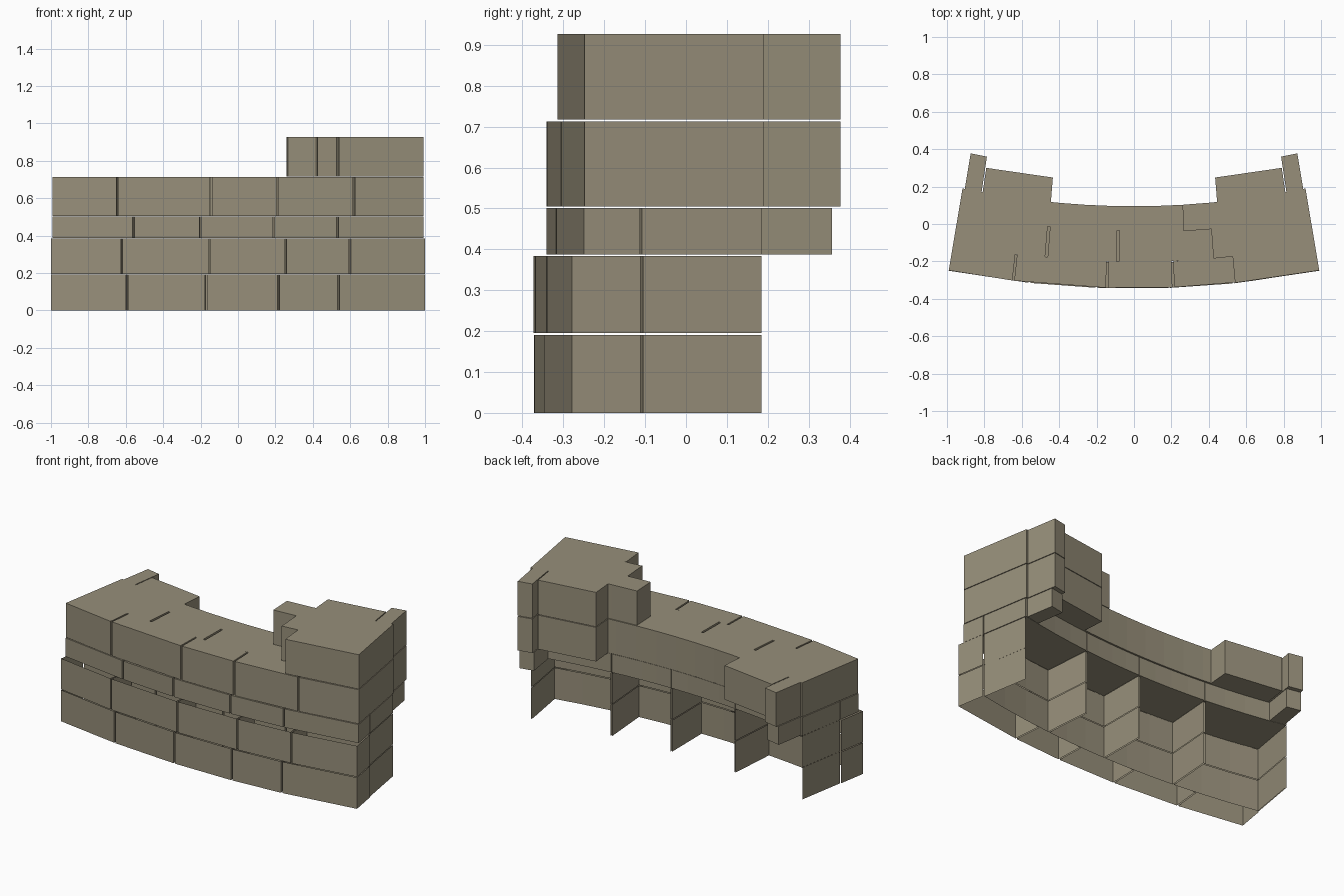
import bpy, bmesh

cube = bpy.data.objects.get("Cube")
if cube:
    bpy.data.objects.remove(cube, do_unlink=True)

stone = bpy.data.materials.new("weathered_stone")
stone.use_nodes = True
COLOUR = (0.31, 0.275, 0.195, 1)
stone.diffuse_color = COLOUR
stone.node_tree.nodes["Principled BSDF"].inputs["Base Color"].default_value = COLOUR
stone.node_tree.nodes["Principled BSDF"].inputs["Roughness"].default_value = 0.9

GAP = 0.005


def bend(u, v, z):
    """Bends a straight wall into a shallow arc; u runs along it, v through it."""
    return (u * (1 - 0.17 * (v + 0.34)), v + 0.097 * u * u, z)


def block(bm, u0, u1, v0, v1, z0, z1, segs=1, shell=False):
    """One stone. A shell has only its front and its two ends."""
    us = [u0 + (u1 - u0) * i / segs for i in range(segs + 1)]
    plan = [(u, v0) for u in us] + [(u, v1) for u in reversed(us)]
    low = [bm.verts.new(bend(u, v, z0)) for u, v in plan]
    high = [bm.verts.new(bend(u, v, z1)) for u, v in plan]
    n = len(plan)
    for i in range(n):
        if shell and segs < i < n - 1:
            continue
        if shell and i == segs + 1 and segs == 0:
            continue
        j = (i + 1) % n
        bm.faces.new((low[i], low[j], high[j], high[i]))
    if not shell:
        bm.faces.new(high)
        bm.faces.new(list(reversed(low)))


def row(bm, joints, v0, v1, z0, z1, segs=1, shell=False, gap=GAP):
    """A run of stones between joints, with open gaps at the inner joints."""
    last = len(joints) - 2
    for i in range(last + 1):
        a = joints[i] + (gap if i > 0 else 0)
        b = joints[i + 1] - (gap if i < last else 0)
        block(bm, a, b, v0, v1, z0, z1, segs, shell)


def finish(name, bm):
    mesh = bpy.data.meshes.new(name)
    bm.verts.ensure_lookup_table()
    loose = [v for v in bm.verts if not v.link_faces]
    bmesh.ops.delete(bm, geom=loose, context='VERTS')
    bm.to_mesh(mesh)
    bm.free()
    mesh.materials.append(stone)
    obj = bpy.data.objects.new(name, mesh)
    bpy.context.scene.collection.objects.link(obj)


# Two lower courses: hollow facing stones
END = 0.994
lower = {
    "bottom_course": (0, 0.191, (-END, -0.59, -0.17, 0.215, 0.535, END)),
    "second_course": (0.195, 0.384, (-END, -0.618, -0.15, 0.252, 0.595, END)),
}
for name, (z0, z1, joints) in lower.items():
    bm = bmesh.new()
    row(bm, joints, -0.375, -0.207, z0, z1, shell=True)
    row(bm, (-0.99, -0.44, 0.04, 0.46, 0.99), -0.2, 0.09, z0, z1, 3, True)
    # inner skins of the end stones
    for s in (-1, 1):
        u = s * 0.985
        pts = [(-0.2, z0), (0.085, z0), (0.085, z1), (-0.2, z1)]
        if s > 0:
            pts.reverse()
        bm.faces.new([bm.verts.new(bend(u, v, z)) for v, z in pts])
    finish(name, bm)


def end_return(bm, side, z0, z1, depth):
    """The narrow stone that turns back at an end of the wall."""
    a, b = sorted((side * 0.88, side * 0.977))
    block(bm, a, b, 0.092, depth, z0, z1)


def pier(bm, side, z0, z1):
    """The wide stone behind an end of the wall."""
    a, b = sorted((side * 0.48, side * 0.874))
    block(bm, a, b, 0.08, 0.226, z0, z1)


# Thin middle course
bm = bmesh.new()
z0, z1 = 0.388, 0.501
row(bm, (-0.99, -0.558, -0.2, 0.188, 0.532, 0.99), -0.345, -0.207, z0, z1)
row(bm, (-0.99, -0.44, 0.04, 0.46, 0.99), -0.203, 0.09, z0, z1, 4, gap=0.002)
for side in (-1, 1):
    end_return(bm, side, z0, z1, 0.265)
finish("middle_course", bm)

# Fourth course
bm = bmesh.new()
z0, z1 = 0.505, 0.713
row(bm, (-0.99, -0.645, -0.145, 0.21, 0.62, 0.99), -0.343, -0.203, z0, z1)
row(bm, (-0.99, -0.48, -0.09, 0.99), -0.203, -0.035, z0, z1, 5, gap=0.007)
block(bm, -0.99, 0.99, -0.036, 0.095, z0, z1, 14)
for side in (-1, 1):
    pier(bm, side, z0, z1)
    end_return(bm, side, z0, z1, 0.285)
finish("fourth_course", bm)

# Broken top course, stepping back toward the middle
bm = bmesh.new()
z0, z1 = 0.717, 0.927
block(bm, 0.54, 0.99, -0.343, -0.203, z0, z1)
block(bm, 0.435, 0.99, -0.203, -0.045, z0, z1, 3)
block(bm, 0.28, 0.99, -0.046, 0.095, z0, z1, 4)
pier(bm, 1, z0, z1)
end_return(bm, 1, z0, z1, 0.285)
finish("top_course", bm)
